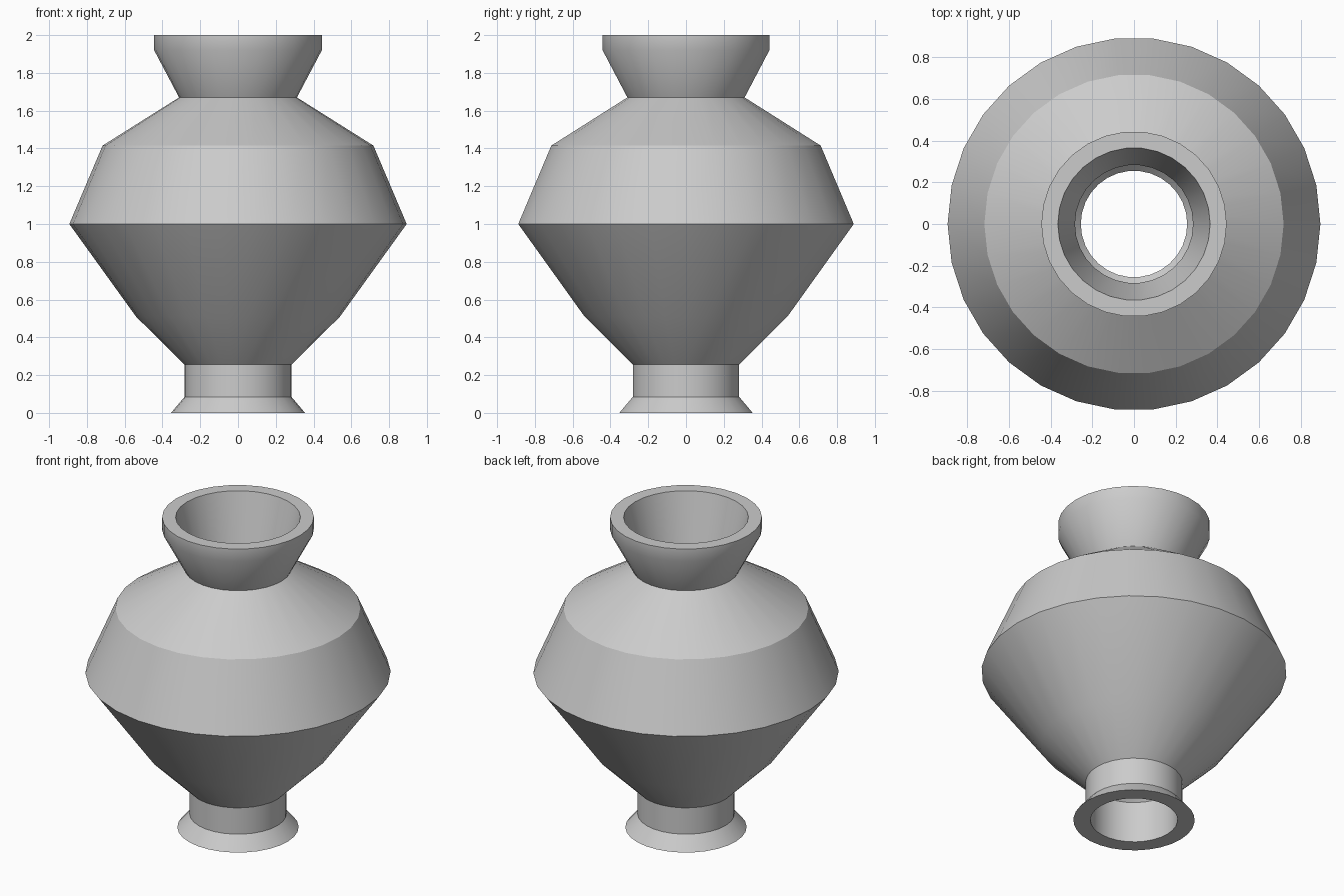
import bpy
import bmesh
from math import radians, tau
from mathutils import Matrix

cube = bpy.data.objects.get("Cube")
if cube:
    bpy.data.objects.remove(cube, do_unlink=True)

SIDES = 30

# Plain grey clay
clay = bpy.data.materials.new("grey_clay")
clay.use_nodes = True
grey = (0.6, 0.6, 0.6, 1.0)
clay.diffuse_color = grey
clay.node_tree.nodes["Principled BSDF"].inputs["Base Color"].default_value = grey

# Outside of the vase from foot to rim, then the inside back down (radius, height)
outside = [(0.355, 0), (0.283, 0.085), (0.283, 0.255), (0.54, 0.51), (0.893, 1.0),
           (0.717, 1.415), (0.312, 1.67), (0.444, 1.92), (0.444, 2.0)]
inside = [(0.365, 2.0), (0.283, 1.66), (0.69, 1.4), (0.86, 1.0),
          (0.515, 0.53), (0.255, 0.265), (0.255, 0)]


def lathe(name, profile, material):
    """Turn a closed profile around the vertical axis."""
    bm = bmesh.new()
    rings = []
    for i in range(SIDES):
        turn = Matrix.Rotation(tau * i / SIDES, 3, "Z")
        rings.append([bm.verts.new(turn @ bm_point) for bm_point in
                      (Matrix.Identity(3) @ p for p in profile)])
    count = len(profile)
    for i in range(SIDES):
        a, b = rings[i], rings[(i + 1) % SIDES]
        for j in range(count):
            k = (j + 1) % count
            bm.faces.new((a[j], b[j], b[k], a[k]))
    bmesh.ops.recalc_face_normals(bm, faces=bm.faces)
    mesh = bpy.data.meshes.new(name)
    bm.to_mesh(mesh)
    bm.free()
    mesh.materials.append(material)
    obj = bpy.data.objects.new(name, mesh)
    bpy.context.collection.objects.link(obj)
    return obj


from mathutils import Vector
vase = lathe("vase", [Vector((r, 0, z)) for r, z in outside + inside], clay)

# Smooth sides with crisp shoulder, neck and foot edges
bpy.ops.object.select_all(action="DESELECT")
vase.select_set(True)
bpy.context.view_layer.objects.active = vase
bpy.ops.object.shade_smooth_by_angle(angle=radians(30))
